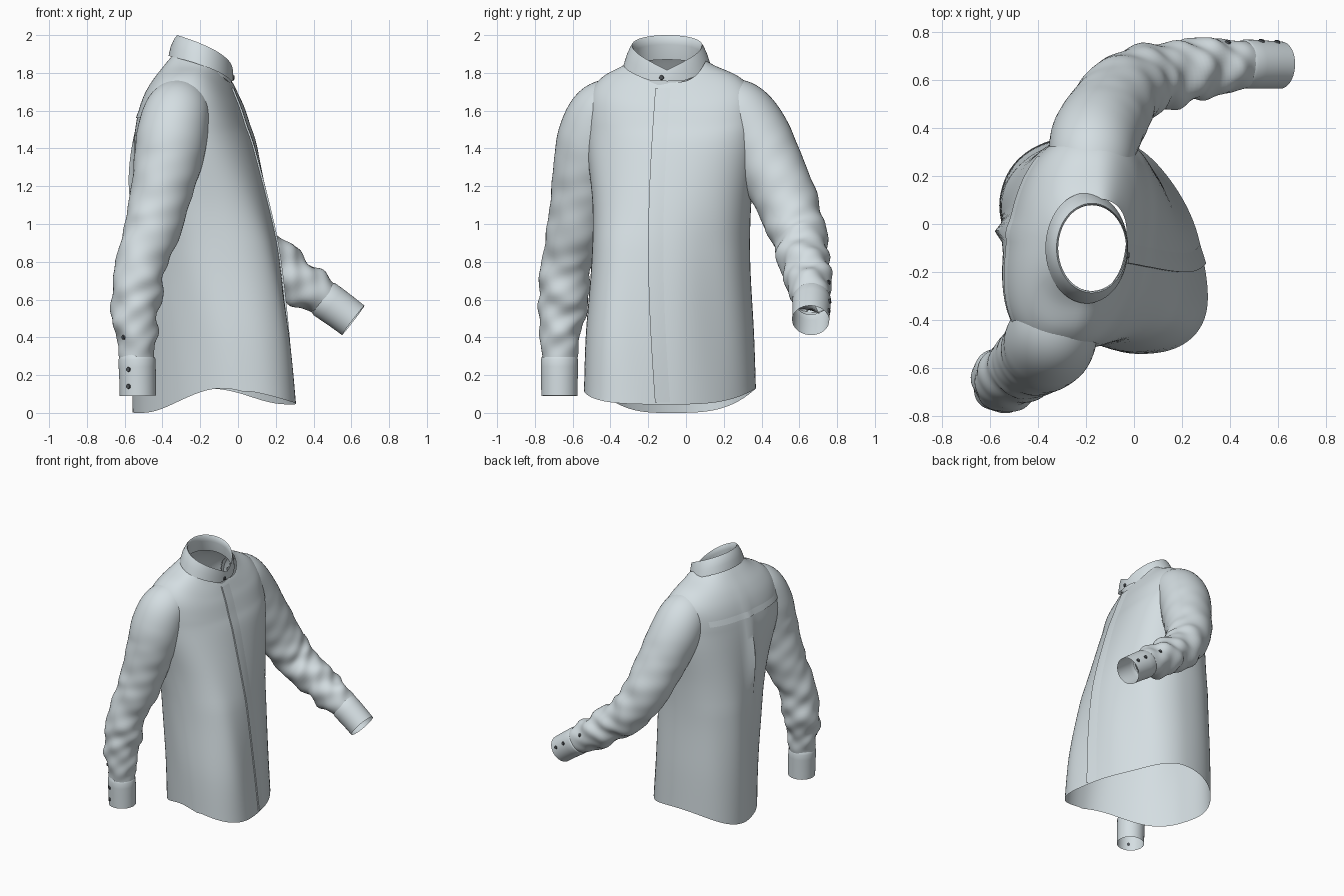
import bpy, bmesh, math
from mathutils import Vector
from mathutils.bvhtree import BVHTree

if "Cube" in bpy.data.objects:
    bpy.data.objects.remove(bpy.data.objects["Cube"])


def material(name, rgb):
    m = bpy.data.materials.new(name)
    m.use_nodes = True
    m.diffuse_color = (*rgb, 1)
    m.node_tree.nodes["Principled BSDF"].inputs["Base Color"].default_value = (*rgb, 1)
    return m


FABRIC = material("pale grey fabric", (0.66, 0.73, 0.76))
DARK = material("dark button", (0.08, 0.09, 0.1))


def resample(rows, steps):
    """Smooth interpolation through rows of numbers."""
    out = []
    for i in range(len(rows) - 1):
        p = [rows[max(0, min(len(rows) - 1, i + k))] for k in (-1, 0, 1, 2)]
        for s in range(steps):
            t = s / steps
            out.append([b + 0.5 * t * (c - a + t * (2 * a - 5 * b + 4 * c - d + t * (3 * (b - c) + d - a)))
                        for a, b, c, d in zip(*p)])
    return out + [list(rows[-1])]


def grid(rows, closed=True):
    """Skin rows of points into a surface."""
    bm = bmesh.new()
    vs = [[bm.verts.new(p) for p in r] for r in rows]
    n = len(rows[0])
    for a, b in zip(vs, vs[1:]):
        for j in range(n if closed else n - 1):
            k = (j + 1) % n
            bm.faces.new((a[j], a[k], b[k], b[j]))
    bm.normal_update()
    return bm


def finish(name, bm, mat=FABRIC, angle=50):
    me = bpy.data.meshes.new(name)
    bm.to_mesh(me)
    bm.free()
    ob = bpy.data.objects.new(name, me)
    bpy.context.collection.objects.link(ob)
    me.materials.append(mat)
    bpy.ops.object.select_all(action="DESELECT")
    ob.select_set(True)
    bpy.context.view_layer.objects.active = ob
    bpy.ops.object.shade_smooth_by_angle(angle=math.radians(angle))
    return ob


def power(v, e):
    return math.copysign(abs(v) ** e, v)


def bump(v, width):
    return math.exp(-(v / width) ** 2)


# Body: centre x, centre y, half depth, half width, z at front, back, sides, twist
BODY = [
    (-.125, -.085, .40, .455, .045, 0, .13, .10),
    (-.14, -.085, .388, .445, .40, .40, .42, .09),
    (-.165, -.08, .374, .42, .80, .80, .80, .06),
    (-.19, -.075, .352, .42, 1.1, 1.1, 1.1, .03),
    (-.222, -.075, .318, .45, 1.4, 1.4, 1.4, 0),
    (-.235, -.075, .29, .45, 1.52, 1.55, 1.59, 0),
    (-.235, -.075, .26, .43, 1.61, 1.66, 1.70, 0),
    (-.225, -.08, .225, .36, 1.67, 1.75, 1.78, 0),
    (-.205, -.09, .18, .25, 1.73, 1.84, 1.835, 0),
    (-.19, -.095, .155, .20, 1.75, 1.89, 1.865, 0),
]


def body_ring(row, n=96):
    cx, cy, rx, ry, zf, zb, zs, twist = row
    e = 0.92 - 0.1 * min(1, zf / 1.4)
    ring = []
    for j in range(n):
        a = math.tau * j / n
        c, s = math.cos(a), math.sin(a)
        # side rise of the hem sits further back on the right
        w = abs(math.sin(a - 3 * twist * min(s, 0))) ** 3
        z = zs * w + (zf if c > 0 else zb) * (1 - w)
        # hips turned: right side forward, back right corner drawn in
        x = cx + rx * power(c, e) * (1 - twist * s * (1 if c > 0 else -2)) - twist * s * (1 - s / 2)
        y = cy + ry * power(s, e)
        # shoulders turned the other way, left one forward
        x += 0.13 * (y - cy) * min(1, max(0, (z - 0.9) / 0.6))
        # centre back pleat and soft vertical drape
        if c < 0:
            x -= 0.04 * bump(y + 0.03, 0.035) * bump(z - 1.25, 0.28)
        x += 0.006 * c * math.sin(7 * a + 2 * z) * bump(z - 0.6, 0.5)
        ring.append((x, y, z))
    return ring


body = grid([body_ring(r) for r in resample(BODY, 6)])
body_tree = BVHTree.FromBMesh(body)


def tube(rows, steps=1, n=48):
    """Round sections along a path; each row is x, y, z, radius, fold depth."""
    rows = resample(rows, steps)
    pts = [Vector(r[:3]) for r in rows]
    out, length = [], 0
    for i, r in enumerate(rows):
        t = (pts[min(i + 1, len(pts) - 1)] - pts[max(i - 1, 0)]).normalized()
        a = (Vector((1, 0, 0)) - t * t.x).normalized()
        b = t.cross(a)
        length += (pts[i] - pts[i - 1]).length if i else 0
        ring = []
        for j in range(n):
            p = math.tau * j / n
            # crossing diagonal folds that fade in and out around the arm
            fold = (math.sin(27 * length + 2 * p) * math.sin(p + 4 * length)
                    + 0.7 * math.sin(41 * length - 3 * p + 1) * math.cos(p - 7 * length))
            ring.append(pts[i] + (a * math.cos(p) + b * math.sin(p)) * (r[3] + r[4] * fold))
        out.append(ring)
    return grid(out)


LEFT_SLEEVE = [
    (-.18, .19, 1.62, .16, 0), (-.175, .285, 1.58, .178, 0), (-.16, .36, 1.48, .185, 0),
    (-.12, .435, 1.33, .178, .002), (-.05, .54, 1.1, .163, .004), (.05, .60, .92, .145, .009),
    (.2, .63, .785, .13, .013), (.35, .655, .675, .118, .013), (.465, .665, .597, .095, .003),
]
RIGHT_SLEEVE = [
    (-.29, -.34, 1.62, .16, 0), (-.325, -.44, 1.575, .178, 0), (-.35, -.49, 1.46, .188, 0),
    (-.37, -.52, 1.33, .18, .002), (-.405, -.55, 1.18, .163, .003), (-.445, -.58, 1.0, .152, .004),
    (-.51, -.63, .8, .133, .006), (-.54, -.65, .6, .132, .01),
    (-.54, -.665, .42, .108, .01), (-.535, -.67, .28, .09, .002),
]
LEFT_CUFF = [(.45, .665, .607, .094, 0), (.46, .665, .60, .102, 0),
             (.54, .663, .543, .1, 0), (.61, .66, .49, .098, 0)]
RIGHT_CUFF = [(-.535, -.67, .295, .09, 0), (-.535, -.67, .283, .098, 0),
              (-.532, -.67, .19, .097, 0), (-.53, -.67, .09, .096, 0)]


def trim(bm, tree, rule):
    """Remove faces lying well inside another part."""
    def inside(co):
        loc, nor, _, _ = tree.find_nearest(co)
        return rule(co) and (co - loc).dot(nor) < -0.015
    faces = [f for f in bm.faces if all(inside(v.co) for v in f.verts)]
    bmesh.ops.delete(bm, geom=faces, context="FACES")


sleeves = {"left": tube(LEFT_SLEEVE, 10), "right": tube(RIGHT_SLEEVE, 10)}
sleeve_trees = {k: BVHTree.FromBMesh(s) for k, s in sleeves.items()}
for side, sleeve in sleeves.items():
    trim(sleeve, body_tree, lambda co: co.z > 1.0)
    sign = 1 if side == "left" else -1
    trim(body, sleeve_trees[side],
         lambda co: 1.1 < co.z < 1.75 and sign * (co.y + 0.075) > 0.33)
    finish(side + "_sleeve", sleeve)
finish("shirt_body", body)

cuff_trees = {}
for side, rows in (("left", LEFT_CUFF), ("right", RIGHT_CUFF)):
    cuff = tube(rows, 2)
    cuff_trees[side] = BVHTree.FromBMesh(cuff)
    finish(side + "_cuff", cuff)


# Collar: inner stand, rolled top edge with a V front, outer fall with rounded points
def collar_ring(cx, rx, ry, z_back, z_front, notch=0):
    ring = []
    for j in range(96):
        a = math.tau * j / 96
        h = abs(math.sin(a / 2))
        z = z_front + (z_back - z_front) * h + notch * bump(h, 0.12)
        ring.append((cx + rx * math.cos(a), -.1 + ry * math.sin(a), z))
    return ring


collar = grid([
    collar_ring(-.196, .172, .23, 1.89, 1.725, .03),
    collar_ring(-.19, .166, .215, 1.94, 1.765, .01),
    collar_ring(-.182, .156, .198, 1.98, 1.80),
    collar_ring(-.175, .147, .186, 2.0, 1.815),
    collar_ring(-.172, .143, .18, 1.992, 1.81),
    collar_ring(-.175, .142, .178, 1.95, 1.78),
    collar_ring(-.185, .153, .19, 1.87, 1.715),
])
collar_tree = BVHTree.FromBMesh(collar)
finish("collar", collar, angle=70)


def strip(name, points, direction, lift):
    """Overlapping fabric edge on the body: raised at the first column, flush at the last."""
    d = Vector(direction)
    rows = []
    for r in points:
        hits = [body_tree.ray_cast(Vector(p), d)[0] for p in r]
        if all(hits):
            top = len(hits) - 1
            rows.append([hits[0]] + [h - d * (lift * (1 - k / top) + .0005) for k, h in enumerate(hits)])
    finish(name, grid(rows, False), angle=30)


# Front placket and back yoke edge
def placket_row(k):
    z = 0.055 + 1.665 * k / 40
    edge = -.16 - .04 * math.sin(math.pi * min(1, z / 1.75))
    return [(2, edge + .02 * m, z) for m in range(5)]


strip("front_placket", [placket_row(k) for k in range(41)], (-1, 0, 0), 0.009)
strip("yoke_edge", [[(-2, -.46 + .02 * k, 1.56 + h) for h in (0, .02, .04)] for k in range(38)],
      (1, 0, 0), 0.006)


# Buttons
def button(name, tree, origin, direction):
    loc, nor, _, _ = tree.ray_cast(Vector(origin), Vector(direction))
    if loc is None:
        return
    bm = bmesh.new()
    bmesh.ops.create_cone(bm, cap_ends=True, segments=16, radius1=.013, radius2=.011, depth=.008)
    bmesh.ops.rotate(bm, verts=bm.verts, matrix=Vector((0, 0, 1)).rotation_difference(nor).to_matrix())
    bmesh.ops.translate(bm, verts=bm.verts, vec=loc + nor * .003)
    finish(name, bm, DARK, 30)


button("collar_button", collar_tree, (2, -.13, 1.775), (-1, 0, 0))
for side, sign, spots in (("left", 1, ((.595, .54), (.53, .59))),
                          ("right", -1, ((-.58, .14), (-.58, .23)))):
    for i, (x, z) in enumerate(spots):
        button(f"{side}_cuff_button_{i + 1}", cuff_trees[side], (x, 2 * sign, z), (0, -sign, 0))
button("left_sleeve_button", sleeve_trees["left"], (.39, 2, .69), (0, -1, 0))
button("right_sleeve_button", sleeve_trees["right"], (-.605, -2, .40), (0, 1, 0))
